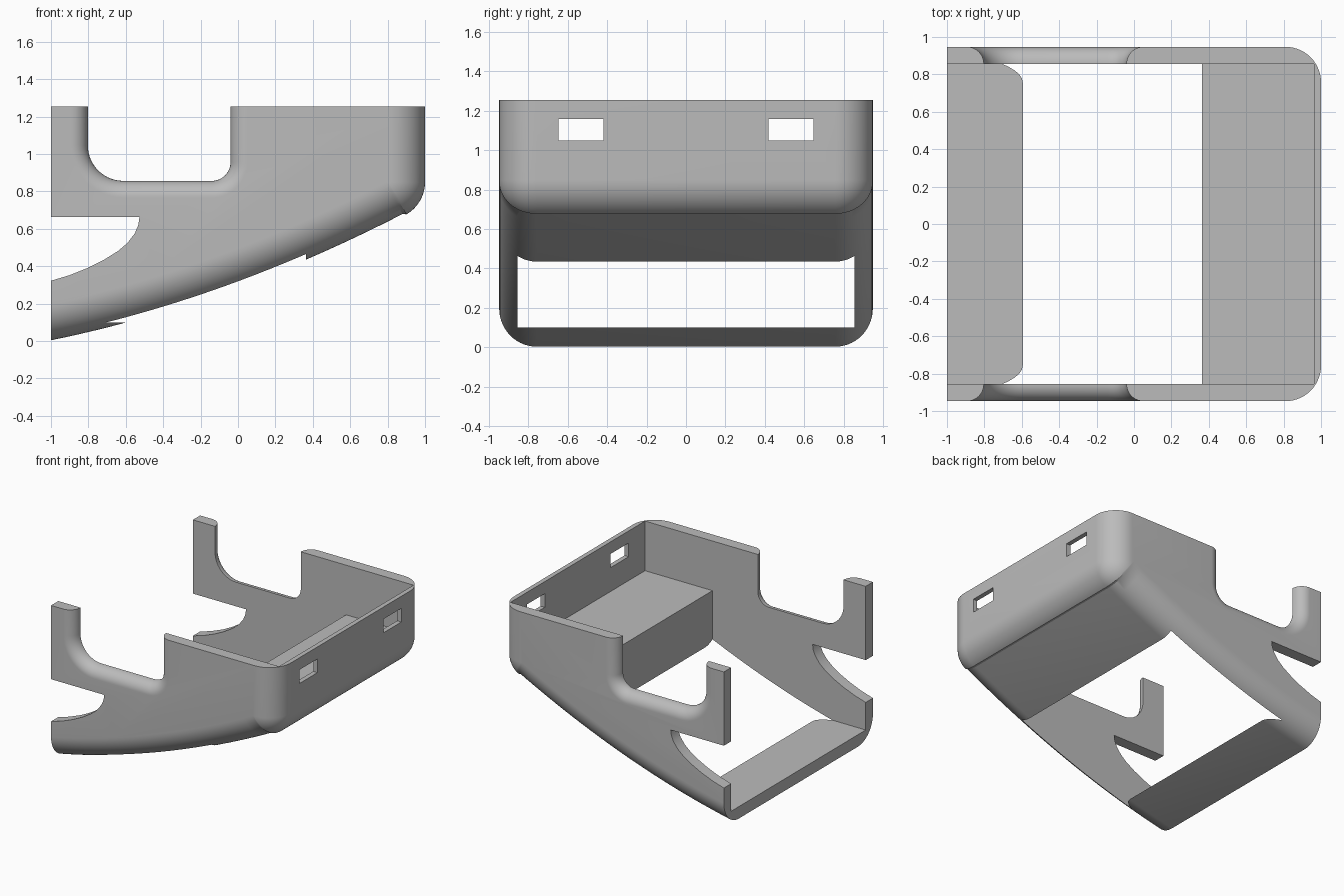
import bpy, bmesh, math

cube = bpy.data.objects.get("Cube")
if cube:
    bpy.data.objects.remove(cube, do_unlink=True)

HALF_Y = 0.947      # half width outside
INNER_Y = 0.855     # half width of the cavity
TOP = 1.255
EDGE_R = 0.19       # rounding of the outer side edges
LIP_R = 0.09        # rounding of the notch edge

grey = bpy.data.materials.new("grey plastic")
grey.use_nodes = True
grey.diffuse_color = (0.5, 0.5, 0.5, 1)
grey.node_tree.nodes["Principled BSDF"].inputs["Base Color"].default_value = (0.5, 0.5, 0.5, 1)


def loft(name, slices):
    """Solid through matching xz outlines, given as (y, outline) pairs."""
    bm = bmesh.new()
    rings = [[bm.verts.new((x, y, z)) for x, z in outline] for y, outline in slices]
    for a, b in zip(rings, rings[1:]):
        for i in range(len(a)):
            j = (i + 1) % len(a)
            bm.faces.new((a[i], a[j], b[j], b[i]))
    bm.faces.new(rings[0])
    bm.faces.new(rings[-1])
    bmesh.ops.recalc_face_normals(bm, faces=bm.faces)
    mesh = bpy.data.meshes.new(name)
    bm.to_mesh(mesh)
    bm.free()
    obj = bpy.data.objects.new(name, mesh)
    bpy.context.collection.objects.link(obj)
    return obj


def prism(name, outline, y0, y1):
    return loft(name, [(y0, outline), (y1, outline)])


def arc(cx, cz, r, a0, a1, n=14):
    """Points with their outward normals along an arc, angles in degrees."""
    out = []
    for i in range(n + 1):
        a = math.radians(a0 + (a1 - a0) * i / n)
        c, s = math.cos(a), math.sin(a)
        out.append((cx + r * c, cz + r * s, c, s))
    return out


def offset(path, d):
    return [(x + nx * d, z + nz * d) for x, z, nx, nz in path]


def fillet_steps(radius, n=14):
    """(y, inset) pairs across a quarter-round ending at the outer side."""
    angles = [math.pi / 2 * i / n for i in range(n + 1)]
    return [(HALF_Y - radius + radius * math.sin(a), radius * (1 - math.cos(a))) for a in angles]


def both_sides(steps):
    return [(-y, d) for y, d in reversed(steps)] + steps


# Outer shell: curved belly, rounded nose, straight end wall
def belly(x):
    t = x + 1
    return 0.004 + 0.203 * t + 0.083 * t * t


path = []
for i in range(25):
    x = -1 + 1.88 * i / 24
    slope = 0.203 + 0.166 * (x + 1)
    length = math.hypot(1, slope)
    if i == 0:
        path.append((x, belly(x), 0, -length))
    else:
        path.append((x, belly(x), slope / length, -1 / length))
nose_start = math.degrees(math.atan2(path[-1][3], path[-1][2]))
path += arc(0.8, 0.85, 0.2, nose_start + 3, 0)
path.append((1, TOP, 1, 0))
path.append((-1, TOP, 0, 0))
body = loft("holder_body", [(y, offset(path, -d)) for y, d in both_sides(fillet_steps(EDGE_R))])
body.data.materials.append(grey)

# Cavity with a low floor and a raised step
cavity = prism("cavity_cutter", [(-1.2, 0.1), (0.363, 0.1), (0.363, 0.856),
                                 (0.963, 0.856), (0.963, 1.5), (-1.2, 1.5)], -INNER_Y, INNER_Y)

# Upper U notch in both side walls, with a rounded outer edge
notch_path = [(-0.803, 1.5, -1, 0)] + arc(-0.613, 1.046, 0.19, 180, 270)
notch_path += arc(-0.14, 0.956, 0.1, 270, 360) + [(-0.04, 1.5, 1, 0)]
notch_steps = fillet_steps(LIP_R) + [(1.1, LIP_R)]
notch = loft("notch_cutter", [(y, offset(notch_path, d)) for y, d in both_sides(notch_steps)])

# Lower curved slot at the open end
slot = prism("slot_cutter", [(-1.2, 0.662), (-0.527, 0.662), (-0.533, 0.62), (-0.552, 0.575),
                             (-0.59, 0.525), (-0.64, 0.482), (-0.72, 0.432), (-0.8, 0.392),
                             (-0.9, 0.352), (-1, 0.322), (-1.2, 0.27)], -1.2, 1.2)

# Two strap windows in the end wall
window = [(0.9, 1.048), (1.1, 1.048), (1.1, 1.158), (0.9, 1.158)]
windows = [prism("window_cutter", window, min(s * 0.419, s * 0.647), max(s * 0.419, s * 0.647))
           for s in (-1, 1)]

bpy.context.view_layer.objects.active = body
body.select_set(True)
for cutter in [cavity, notch, slot] + windows:
    mod = body.modifiers.new(cutter.name, "BOOLEAN")
    mod.object = cutter
    mod.operation = "DIFFERENCE"
    mod.solver = "EXACT"
    bpy.ops.object.modifier_apply(modifier=mod.name)
    bpy.data.objects.remove(cutter, do_unlink=True)

bpy.ops.object.shade_smooth_by_angle(angle=math.radians(30))
